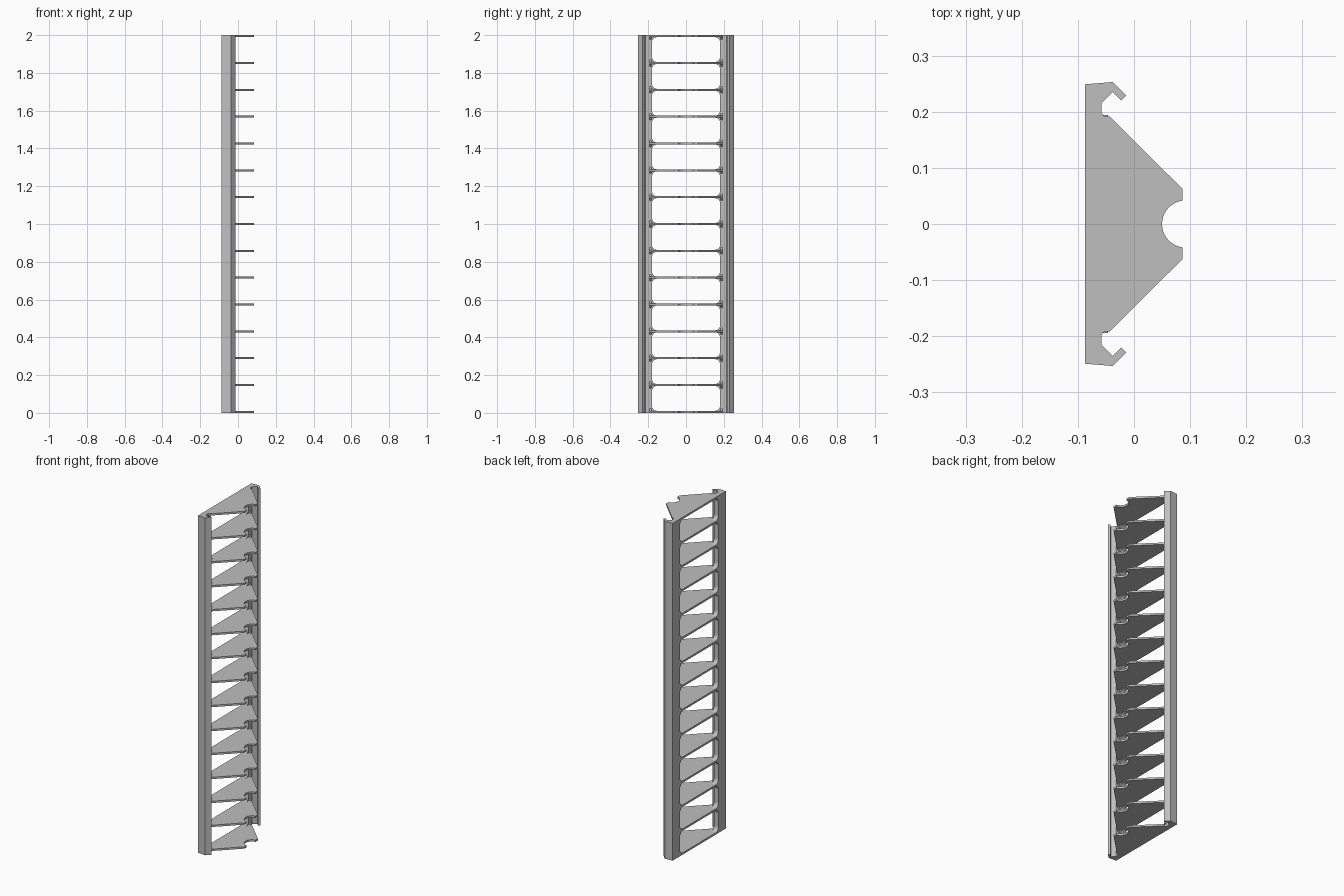
import bpy, bmesh, math
from mathutils import Vector

cube = bpy.data.objects.get("Cube")
if cube:
    bpy.data.objects.remove(cube, do_unlink=True)

HEIGHT, SHELVES, THICK = 2.0, 15, 0.011
STEP = (HEIGHT - THICK) / (SHELVES - 1)
BACK, INNER, WINDOW = -0.087, -0.058, 0.18

grey = bpy.data.materials.new("warm_grey")
grey.use_nodes = True
COLOUR = (0.52, 0.52, 0.52, 1)
grey.diffuse_color = COLOUR
grey.node_tree.nodes["Principled BSDF"].inputs["Base Color"].default_value = COLOUR


def prism(bm, points, direction):
    """Extrude a closed planar outline along a direction."""
    face = bm.faces.new([bm.verts.new(p) for p in points])
    new = bmesh.ops.extrude_face_region(bm, geom=[face])["geom"]
    verts = [v for v in new if isinstance(v, bmesh.types.BMVert)]
    bmesh.ops.translate(bm, verts=verts, vec=Vector(direction))


def arc(cx, cy, r, start, end, n):
    return [(cx + r * math.cos(math.radians(start + (end - start) * i / n)),
             cy + r * math.sin(math.radians(start + (end - start) * i / n)))
            for i in range(n + 1)]


def make(name, bm):
    bmesh.ops.recalc_face_normals(bm, faces=bm.faces)
    mesh = bpy.data.meshes.new(name)
    bm.to_mesh(mesh)
    bm.free()
    mesh.materials.append(grey)
    obj = bpy.data.objects.new(name, mesh)
    bpy.context.collection.objects.link(obj)
    return obj


# Hooked side rails
rail = [(BACK, WINDOW), (BACK, 0.249), (-0.038, 0.253), (-0.014, 0.229),
        (-0.023, 0.22), (-0.038, 0.235), (INNER, 0.215), (INNER, WINDOW)]
for side, label in ((-1, "front_rail"), (1, "back_rail")):
    bm = bmesh.new()
    prism(bm, [(x, side * y, 0) for x, y in rail], (0, 0, HEIGHT))
    make(label, bm)

# Tapered shelves with a round notch in the tip
half = [(BACK, 0.2), (INNER, 0.2)] + arc(-0.05, 0.2, 0.008, 180, 270, 4)[1:]
half += [(-0.044, 0.192), (0.086, 0.063)]
notch = arc(0.092, 0, 0.042, 98, 262, 20)
notch[0], notch[-1] = (0.086, 0.0416), (0.086, -0.0416)
outline = half + notch + [(x, -y) for x, y in reversed(half)]
for i in range(SHELVES):
    bm = bmesh.new()
    prism(bm, [(x, y, i * STEP) for x, y in outline], (0, 0, THICK))
    make(f"shelf_{i + 1}", bm)

# Rounded window corners and small braces where shelves meet the rails
R, BRACE = 0.026, 0.012
corner = [(WINDOW, 0)] + arc(WINDOW - R, R, R, 0, -90, 6)
bm = bmesh.new()
for i in range(SHELVES):
    for up in (-1, 1):
        if (i == 0 and up < 0) or (i == SHELVES - 1 and up > 0):
            continue
        z = i * STEP + (THICK if up > 0 else 0)
        for side in (-1, 1):
            prism(bm, [(BACK, side * y, z + up * h) for y, h in corner],
                  (INNER - BACK, 0, 0))
            prism(bm, [(INNER, side * 0.182, z), (INNER + BRACE, side * 0.182, z),
                       (INNER, side * 0.182, z + up * BRACE)], (0, side * 0.012, 0))
corners = make("window_corners", bm)
bpy.context.view_layer.objects.active = corners
corners.select_set(True)
bpy.ops.object.shade_smooth_by_angle()
